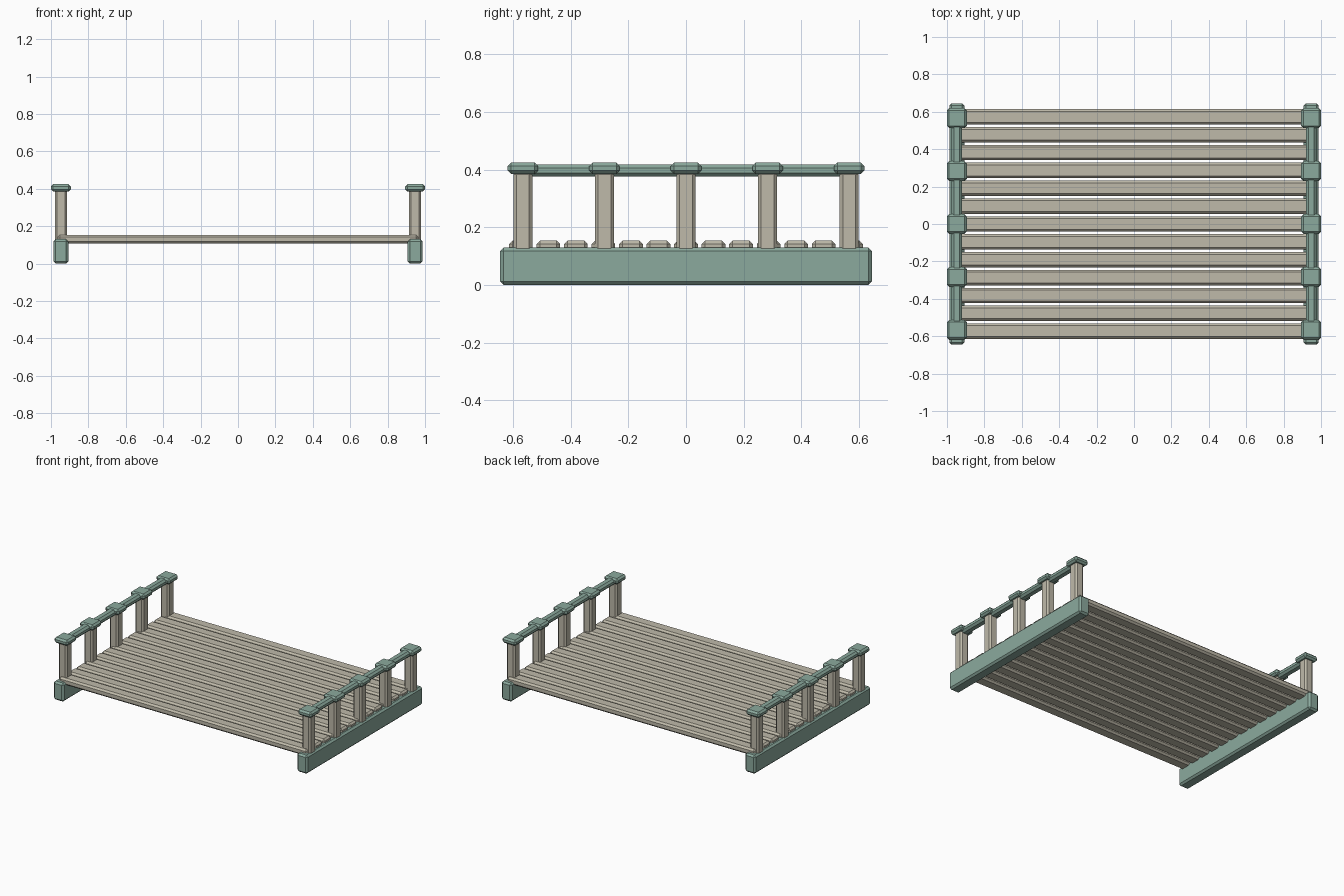
import bpy
import bmesh

default = bpy.data.objects.get("Cube")
if default:
    bpy.data.objects.remove(default, do_unlink=True)


def make_material(name, rgb):
    mat = bpy.data.materials.new(name)
    mat.use_nodes = True
    color = (*rgb, 1)
    mat.diffuse_color = color
    mat.node_tree.nodes["Principled BSDF"].inputs["Base Color"].default_value = color
    return mat


green = make_material("sage_green_paint", (0.26, 0.40, 0.34))
wood = make_material("pale_grey_wood", (0.52, 0.49, 0.40))


def chamfered_box(name, center, size, chamfer, mat):
    """Box with flat chamfered edges."""
    bm = bmesh.new()
    bmesh.ops.create_cube(bm, size=1)
    bmesh.ops.scale(bm, vec=size, verts=bm.verts)
    bmesh.ops.bevel(bm, geom=bm.edges[:], offset=chamfer, segments=1,
                    affect='EDGES', clamp_overlap=True)
    mesh = bpy.data.meshes.new(name)
    bm.to_mesh(mesh)
    bm.free()
    mesh.materials.append(mat)
    obj = bpy.data.objects.new(name, mesh)
    obj.location = center
    bpy.context.collection.objects.link(obj)
    return obj


# Deck planks running from side to side
PLANKS = 13
for i in range(PLANKS):
    y = (i - (PLANKS - 1) / 2) * 0.0955
    chamfered_box(f"deck_plank_{i + 1}", (0, y, 0.13), (1.93, 0.082, 0.048), 0.012, wood)

# Each side: base beam, posts with caps, and a handrail
for side, label in ((-1, "right"), (1, "left")):
    x = side * 0.947
    chamfered_box(f"{label}_base_beam", (x, 0, 0.065), (0.08, 1.29, 0.13), 0.012, green)
    chamfered_box(f"{label}_handrail", (x, 0, 0.397), (0.056, 1.13, 0.043), 0.013, green)
    for i in range(5):
        y = (i - 2) * 0.283
        chamfered_box(f"{label}_post_{i + 1}", (x, y, 0.255), (0.064, 0.066, 0.28), 0.011, wood)
        chamfered_box(f"{label}_post_cap_{i + 1}", (x, y, 0.405), (0.106, 0.106, 0.04), 0.012, green)
